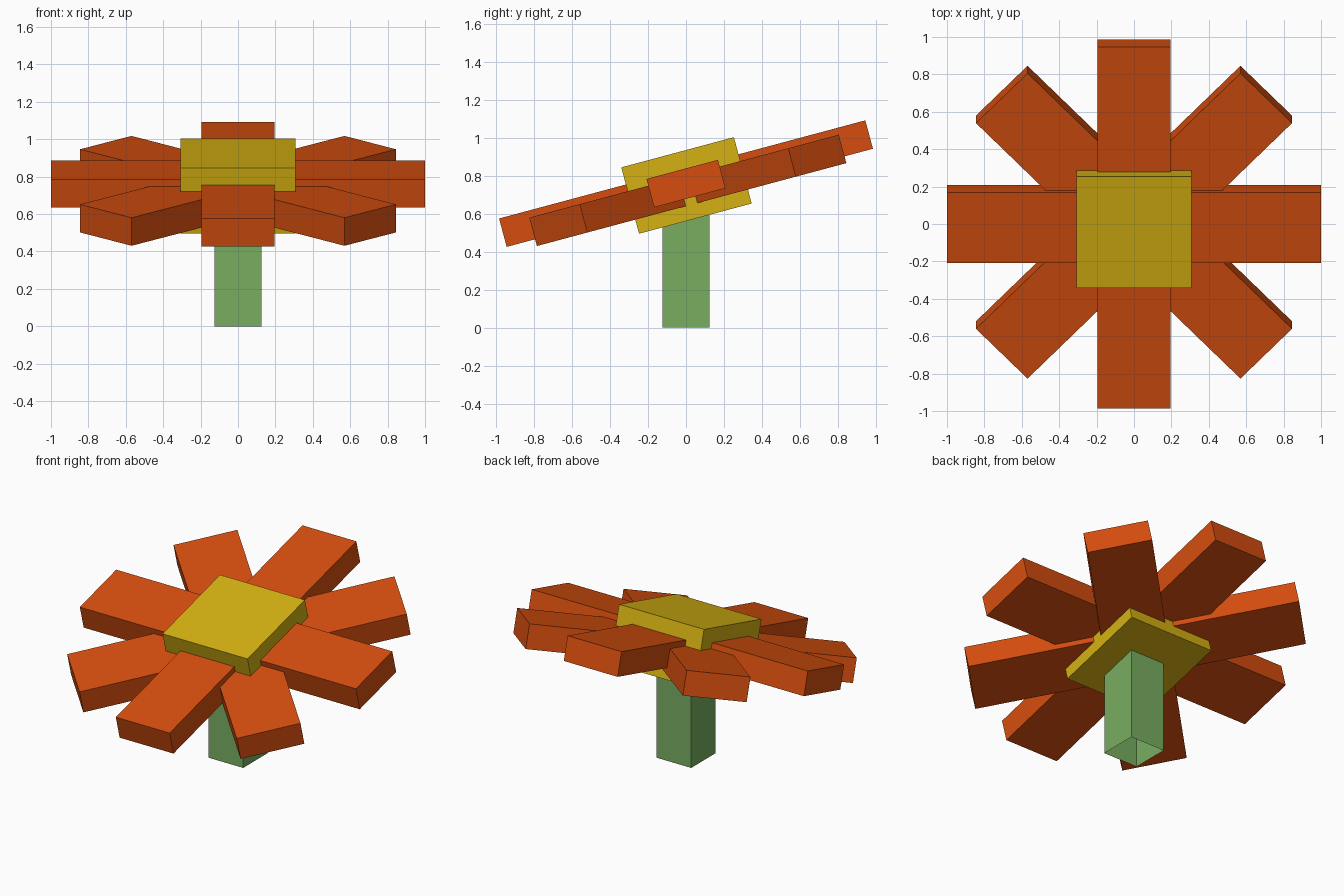
import bpy, bmesh, math
from mathutils import Matrix

if "Cube" in bpy.data.objects:
    bpy.data.objects.remove(bpy.data.objects["Cube"])

TILT = Matrix.Translation((0, 0, 0.76)) @ Matrix.Rotation(math.radians(15), 4, 'X')


def material(name, rgb):
    m = bpy.data.materials.new(name)
    m.diffuse_color = (*rgb, 1)
    m.use_nodes = True
    m.node_tree.nodes["Principled BSDF"].inputs["Base Color"].default_value = m.diffuse_color
    return m


orange = material("petal orange", (0.67, 0.076, 0.0045))
yellow = material("centre yellow", (0.66, 0.44, 0.006))
green = material("stem green", (0.19, 0.42, 0.12))


def box(name, size, matrix, mat, open_bottom=False):
    bm = bmesh.new()
    bmesh.ops.create_cube(bm, size=1, matrix=Matrix.Diagonal((*size, 1)))
    if open_bottom:
        bm.normal_update()
        bmesh.ops.delete(bm, geom=[f for f in bm.faces if f.normal.z < -0.9],
                         context='FACES_ONLY')
    bm.transform(matrix)
    mesh = bpy.data.meshes.new(name)
    bm.to_mesh(mesh)
    bm.free()
    mesh.materials.append(mat)
    ob = bpy.data.objects.new(name, mesh)
    bpy.context.collection.objects.link(ob)
    return ob


# Petals: four bars across the flower head, the diagonal ones set slightly lower
for i in range(4):
    drop = -0.037 if i % 2 else 0
    box(f"petal_bar_{i + 1}", (2.0, 0.39, 0.155),
        TILT @ Matrix.Translation((0, 0, drop)) @ Matrix.Rotation(i * math.pi / 4, 4, 'Z'),
        orange)

# Flower centre block
box("flower_centre", (0.615, 0.615, 0.362),
    TILT @ Matrix.Translation((0, 0, -0.01)), yellow)

# Upright stem, hollow underneath
box("stem", (0.25, 0.25, 0.68), Matrix.Translation((0, 0, 0.34)), green, open_bottom=True)
